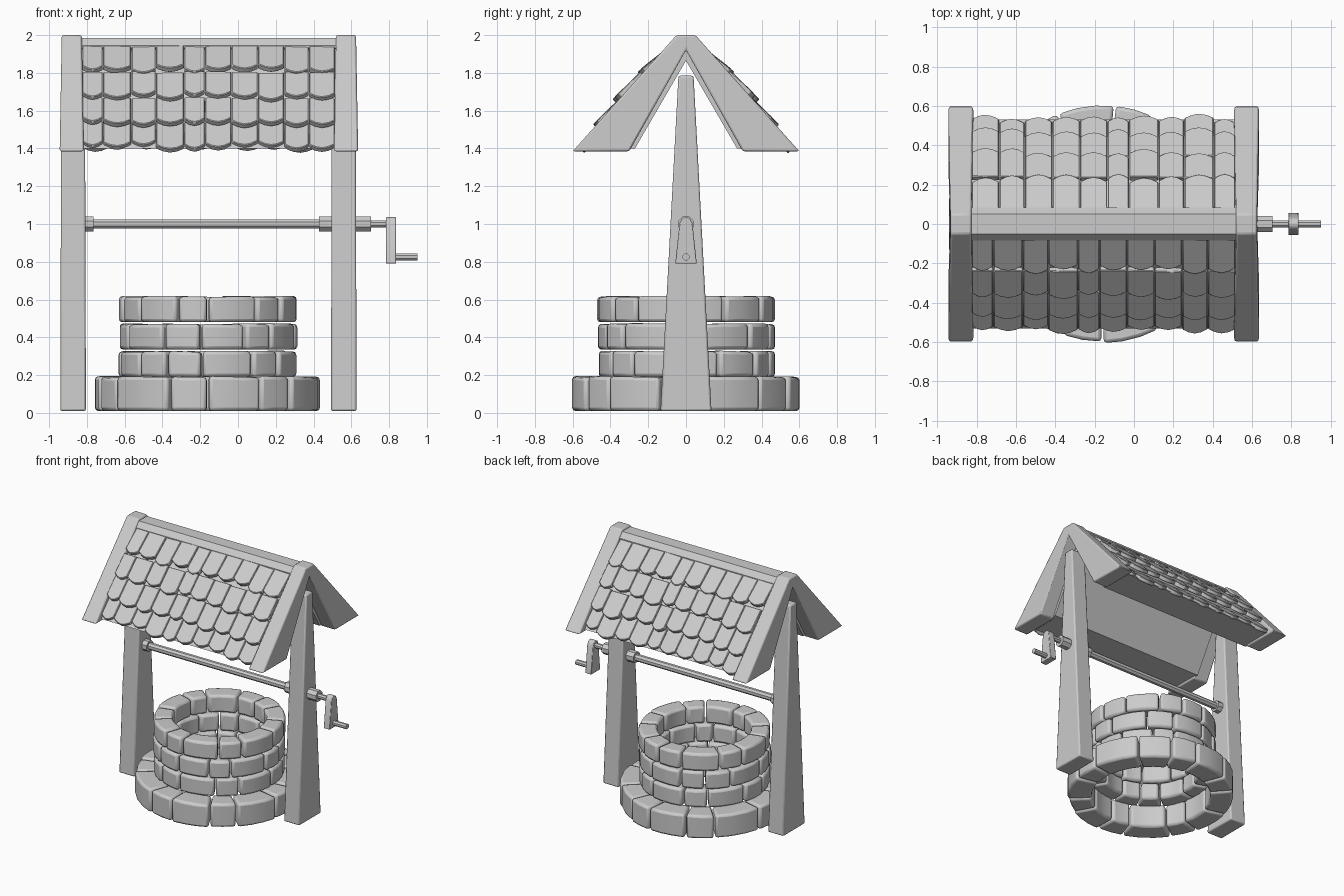
import bpy, bmesh, math, random
from mathutils import Matrix, Vector

cube = bpy.data.objects.get("Cube")
if cube:
    bpy.data.objects.remove(cube, do_unlink=True)
random.seed(4)

grey = bpy.data.materials.new("plain grey")
grey.use_nodes = True
tone = (0.6, 0.6, 0.6, 1)
grey.diffuse_color = tone
grey.node_tree.nodes["Principled BSDF"].inputs["Base Color"].default_value = tone

WELL_X = -0.16   # centre of the stone rings
ROOF_X = -0.155  # centre of the roof


def finish(name, bm, bevel=0.0, segments=1):
    """Turn a bmesh into a shaded object with an optional edge bevel."""
    bmesh.ops.recalc_face_normals(bm, faces=bm.faces)
    mesh = bpy.data.meshes.new(name)
    bm.to_mesh(mesh)
    bm.free()
    mesh.materials.append(grey)
    obj = bpy.data.objects.new(name, mesh)
    bpy.context.collection.objects.link(obj)
    if bevel:
        mod = obj.modifiers.new("Bevel", 'BEVEL')
        mod.width = bevel
        mod.segments = segments
        mod.limit_method = 'ANGLE'
        mod.angle_limit = math.radians(35)
    bpy.ops.object.select_all(action='DESELECT')
    obj.select_set(True)
    bpy.context.view_layer.objects.active = obj
    bpy.ops.object.shade_smooth_by_angle(angle=math.radians(35))
    return obj


def loft(bm, first, second):
    """Close two matching outlines into a solid."""
    a = [bm.verts.new(p) for p in first]
    b = [bm.verts.new(p) for p in second]
    bm.faces.new(a)
    bm.faces.new(b[::-1])
    for i in range(len(a)):
        j = (i + 1) % len(a)
        bm.faces.new((a[i], b[i], b[j], a[j]))


def prism(name, outline, x0, x1, bevel=0.0, flare=0.0):
    """Extrude a (y, z) outline along x, optionally flaring toward the bottom."""
    bm = bmesh.new()
    ends = [[(x + s * flare * (2 - z), y, z) for y, z in outline] for x, s in ((x0, -1), (x1, 1))]
    loft(bm, *ends)
    return finish(name, bm, bevel, 2)


def mirrored(half):
    """Complete a right-hand half outline across y = 0."""
    return half + [(-y, z) for y, z in reversed(half) if y > 0]


def rod(name, x0, x1, z, radius, sides=8):
    ring = [(radius * math.cos(math.tau * (i + 0.5) / sides),
             z + radius * math.sin(math.tau * (i + 0.5) / sides)) for i in range(sides)]
    return prism(name, ring, x0, x1)


# Tapered posts
for side, x in (("right", -0.873), ("left", 0.56)):
    prism(side + "_post", mirrored([(0.135, 0.01), (0.04, 1.785)]),
          x - 0.062, x + 0.062, 0.01, 0.003)

# Gable beams, roof body and ridge cap
beam = mirrored([(0, 1.92), (0.3, 1.385), (0.6, 1.385), (0.05, 2.0)])
for side, x in (("right", -0.88), ("left", 0.572)):
    prism(side + "_gable_beam", beam, x - 0.053, x + 0.053, 0.01, 0.018)
prism("roof_body", mirrored([(0, 1.865), (0.27, 1.4), (0.53, 1.4), (0.04, 1.955)]), -0.83, 0.52)
prism("ridge_cap", mirrored([(0, 1.91), (0.085, 1.93), (0.085, 1.945), (0.05, 1.985)]), -0.83, 0.525)


def add_shingle(bm, x, width, lip_y, lip_z, length, pitch, turn):
    """Tongue-shaped tile: top face at the pitch, rounded lip at the bottom."""
    steps = 4
    flat = [(-width / 2, length), (-width / 2, 0.03)]
    flat += [(width * (i / steps - 0.5), 0.03 - 0.03 * math.sin(math.pi * i / steps))
             for i in range(1, steps)]
    flat += [(width / 2, 0.03), (width / 2, length)]
    place = (Matrix.Translation((ROOF_X, 0, 0)) @ Matrix.Rotation(turn, 4, 'Z')
             @ Matrix.Translation((x, -lip_y, lip_z)) @ Matrix.Rotation(pitch, 4, 'X')
             @ Matrix.Rotation(random.uniform(-0.03, 0.03), 4, 'Y'))
    loft(bm, *[[place @ Vector((u, v, h)) for u, v in flat] for h in (0, -0.032)])


# Shingles: four overlapping rows on each slope, columns of uneven width
rows = [(0.55, 1.41, 0.19, 44), (0.48, 1.54, 0.19, 44),
        (0.375, 1.675, 0.19, 44), (0.245, 1.815, 0.22, 38)]
widths = [0.11, 0.15, 0.13, 0.15, 0.11, 0.14, 0.14, 0.14, 0.13, 0.14]
for side, turn in (("front", 0), ("back", math.pi)):
    bm = bmesh.new()
    for lip_y, lip_z, length, pitch in rows:
        edge = -sum(widths) / 2
        for width in widths:
            slip = random.uniform(-0.014, 0.014)
            add_shingle(bm, edge + width / 2, width - 0.003, lip_y + slip,
                        lip_z - slip, length + slip, math.radians(pitch), turn)
            edge += width
    finish(side + "_shingles", bm, 0.004)


# Stone courses
def stone_ring(name, z0, z1, inner, outer, sizes, start):
    bm = bmesh.new()
    scale = math.tau / sum(sizes)
    angle = start
    for size in sizes:
        span = size * scale
        gap = 0.006 / outer
        a0, a1 = angle + gap, angle + span - gap
        angle += span
        steps = 3 if size > 25 else 2
        lift = [random.uniform(-0.008, 0.0) for _ in range(2)]
        push = random.uniform(-0.012, 0.0)
        rings = []
        for i in range(steps + 1):
            t = i / steps
            a = a0 + (a1 - a0) * t
            top = z1 + lift[0] * (1 - t) + lift[1] * t
            section = ((inner, z0), (outer + push, z0), (outer + push, top), (inner, top))
            rings.append([bm.verts.new((WELL_X + r * math.cos(a), r * math.sin(a), z))
                          for r, z in section])
        bm.faces.new(rings[0])
        bm.faces.new(rings[-1][::-1])
        for p, q in zip(rings, rings[1:]):
            for k in range(4):
                m = (k + 1) % 4
                bm.faces.new((p[k], q[k], q[m], p[m]))
    finish(name, bm, 0.018, 2)


base_sizes = [28, 19, 30, 20, 34, 24, 19, 28, 20, 34, 30, 20, 34, 20]
course_sizes = [35, 22, 34, 25, 30, 20, 34, 22, 35, 25, 32, 22, 24]
front = -math.pi / 2
stone_ring("base_stones", 0.01, 0.195, 0.43, 0.605, base_sizes, front)
for i, (z0, z1, start) in enumerate(((0.19, 0.33, -0.07), (0.335, 0.475, -0.52), (0.48, 0.62, 0.0))):
    sizes = course_sizes[3 * i:] + course_sizes[:3 * i]
    stone_ring("stone_course_" + str(i + 1), z0, z1, 0.335, 0.475, sizes, front + start)

# Winding axle, collars and crank
rod("axle", -0.8, 0.45, 1.0, 0.027)
rod("right_collar", -0.815, -0.765, 1.0, 0.044)
rod("left_collar", 0.43, 0.705, 1.0, 0.044)
rod("crank_shaft", 0.7, 0.79, 1.0, 0.02)
rod("crank_handle", 0.83, 0.95, 0.825, 0.02)
prism("crank_arm", mirrored([(0.057, 0.79), (0.034, 1.005), (0.022, 1.028), (0.008, 1.036)]),
      0.784, 0.836, 0.004)
